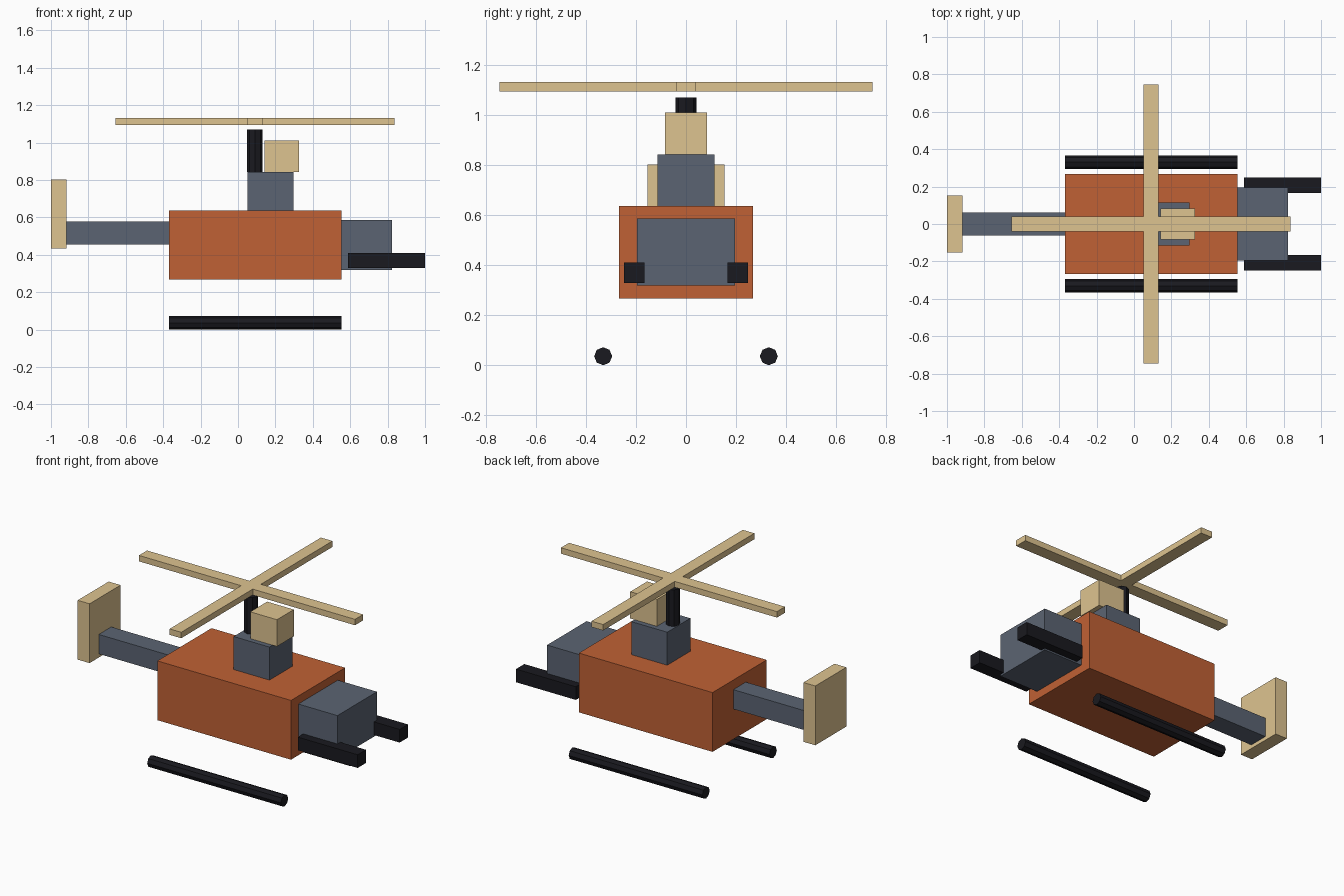
import bpy, bmesh, math
from mathutils import Matrix, Vector

if "Cube" in bpy.data.objects:
    bpy.data.objects.remove(bpy.data.objects["Cube"])


def material(name, rgb):
    m = bpy.data.materials.new(name)
    m.diffuse_color = (*rgb, 1)
    m.use_nodes = True
    m.node_tree.nodes["Principled BSDF"].inputs["Base Color"].default_value = m.diffuse_color
    return m


RUST = material("rust", (0.53, 0.12, 0.035))
SLATE = material("slate", (0.105, 0.127, 0.17))
TAN = material("tan", (0.73, 0.55, 0.28))
BLACK = material("black", (0.01, 0.01, 0.014))


def finish(name, bm, mat):
    bmesh.ops.recalc_face_normals(bm, faces=bm.faces)
    me = bpy.data.meshes.new(name)
    bm.to_mesh(me)
    bm.free()
    me.materials.append(mat)
    ob = bpy.data.objects.new(name, me)
    bpy.context.collection.objects.link(ob)
    return ob


def box_mesh(x, y, z):
    """Box from (min, max) ranges."""
    bm = bmesh.new()
    centre = [(a + b) / 2 for a, b in (x, y, z)]
    size = [b - a for a, b in (x, y, z)]
    bmesh.ops.create_cube(bm, size=1, matrix=Matrix.Translation(centre) @ Matrix.Diagonal((*size, 1)))
    return bm


def box(name, x, y, z, mat):
    return finish(name, box_mesh(x, y, z), mat)


def rod(name, centre, radius, length, mat, turn=Matrix()):
    bm = bmesh.new()
    bmesh.ops.create_cone(bm, cap_ends=True, segments=8, radius1=radius, radius2=radius,
                          depth=length, matrix=Matrix.Translation(centre) @ turn)
    return finish(name, bm, mat)


# Fuselage, nose and tail
box("fuselage", (-0.37, 0.553), (-0.267, 0.267), (0.267, 0.637), RUST)
box("nose", (0.553, 0.823), (-0.195, 0.195), (0.318, 0.587), SLATE)
box("tail_boom", (-0.918, -0.37), (-0.062, 0.062), (0.456, 0.577), SLATE)
box("tail_fin", (-1.0, -0.918), (-0.153, 0.153), (0.433, 0.803), TAN)

# Blocks on the roof
box("roof_block", (0.05, 0.297), (-0.114, 0.114), (0.637, 0.843), SLATE)
box("upper_block", (0.143, 0.327), (-0.083, 0.083), (0.843, 1.01), TAN)

# Front bars and landing skids on both sides
along_x = Matrix.Rotation(math.pi / 2, 4, 'Y')
for side, s in (("left", -1), ("right", 1)):
    y = s * 0.207
    box(side + "_front_bar", (0.587, 1.0), (y - 0.041, y + 0.041), (0.328, 0.41), BLACK)
    rod(side + "_skid", (0.0915, s * 0.331, 0.036), 0.036, 0.923, BLACK, along_x)

# Rotor mast
rod("rotor_mast", (0.09, 0, 0.957), 0.041, 0.228, BLACK)

# Four-blade rotor: hub with its side faces extruded outwards
bm = box_mesh((0.05, 0.13), (-0.04, 0.04), (1.095, 1.132))
bm.normal_update()
sides = [f for f in bm.faces if abs(f.normal.z) < 0.5]
for f in sides:
    n = Vector(f.normal)
    blade = bmesh.ops.extrude_discrete_faces(bm, faces=[f])["faces"]
    bmesh.ops.translate(bm, verts=list(blade[0].verts), vec=n * 0.706)
finish("rotor", bm, TAN)
